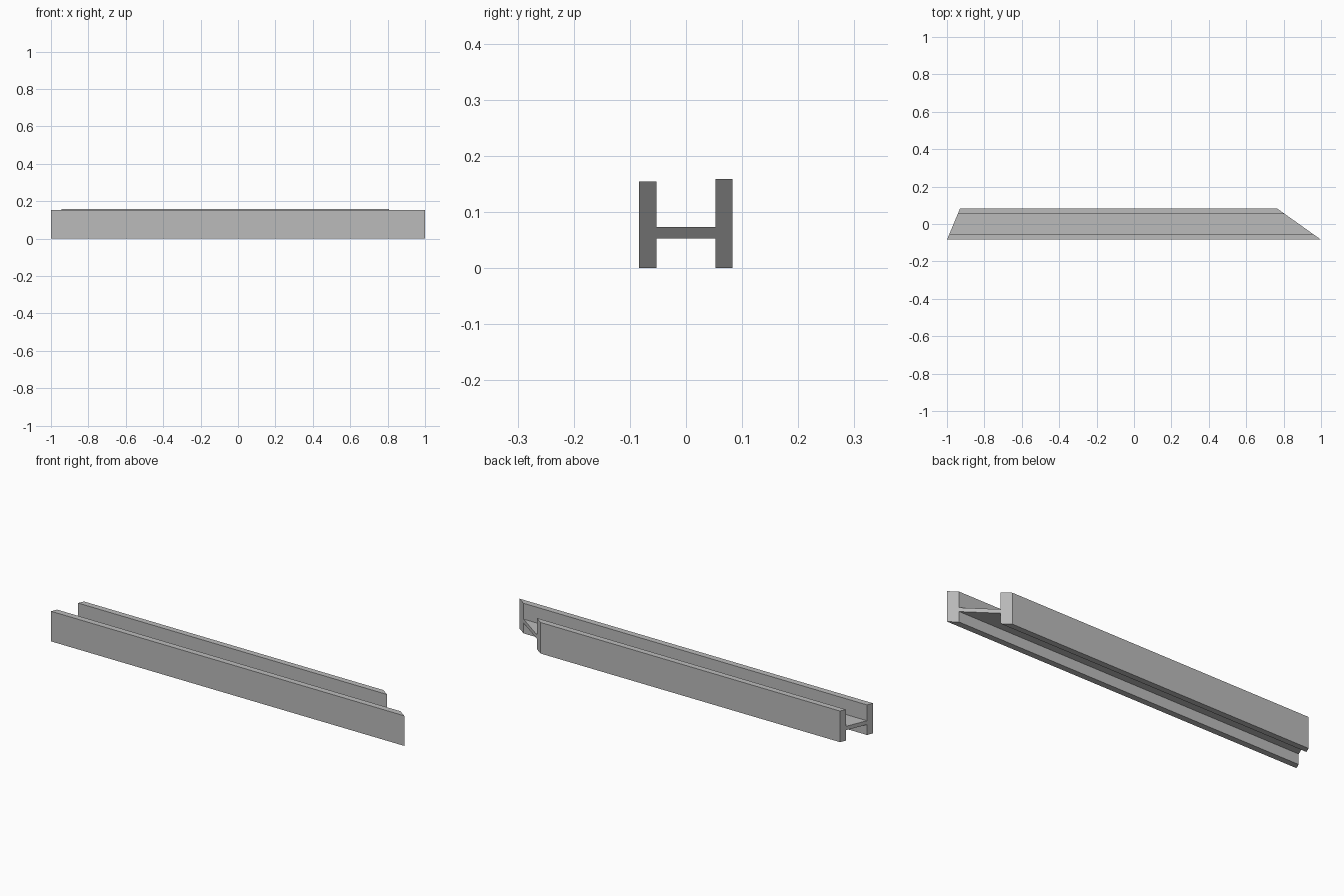
import bpy

cube = bpy.data.objects.get("Cube")
if cube:
    bpy.data.objects.remove(cube, do_unlink=True)

# Single grey metal
grey = bpy.data.materials.new("steel_grey")
grey.use_nodes = True
colour = (0.5, 0.5, 0.5, 1)
grey.diffuse_color = colour
grey.node_tree.nodes["Principled BSDF"].inputs["Base Color"].default_value = colour

FRONT, BACK, INNER = -0.084, 0.083, 0.053
FRONT_TOP, BACK_TOP = 0.154, 0.159
WEB_LOW, WEB_HIGH = 0.053, 0.073


def end_x(y, side):
    """Position of the mitred beam end at depth y."""
    t = (y - FRONT) / (BACK - FRONT)
    return 1 - 0.235 * t if side > 0 else -1 + 0.07 * t


# H-shaped cross-section as (y, z)
profile = [
    (FRONT, 0), (-INNER, 0), (-INNER, WEB_LOW), (INNER, WEB_LOW),
    (INNER, 0), (BACK, 0), (BACK, BACK_TOP), (INNER, BACK_TOP),
    (INNER, WEB_HIGH), (-INNER, WEB_HIGH), (-INNER, FRONT_TOP), (FRONT, FRONT_TOP),
]
n = len(profile)

# Sweep the section between the two slanted ends
verts = [(end_x(y, side), y, z) for side in (-1, 1) for y, z in profile]
faces = [(i, i + n, (i + 1) % n + n, (i + 1) % n) for i in range(n)]

# End caps: front flange, web and back flange, sharing the section's corners
caps = [(0, 1, 2, 9, 10, 11), (2, 3, 8, 9), (3, 4, 5, 6, 7, 8)]
for cap in caps:
    faces.append(tuple(reversed(cap)))
    faces.append(tuple(i + n for i in cap))

mesh = bpy.data.meshes.new("h_beam")
mesh.from_pydata(verts, [], faces)
mesh.materials.append(grey)
beam = bpy.data.objects.new("h_beam", mesh)
bpy.context.collection.objects.link(beam)

# Consistent outward normals
import bmesh
bm = bmesh.new()
bm.from_mesh(mesh)
bmesh.ops.recalc_face_normals(bm, faces=bm.faces)
bm.to_mesh(mesh)
bm.free()
